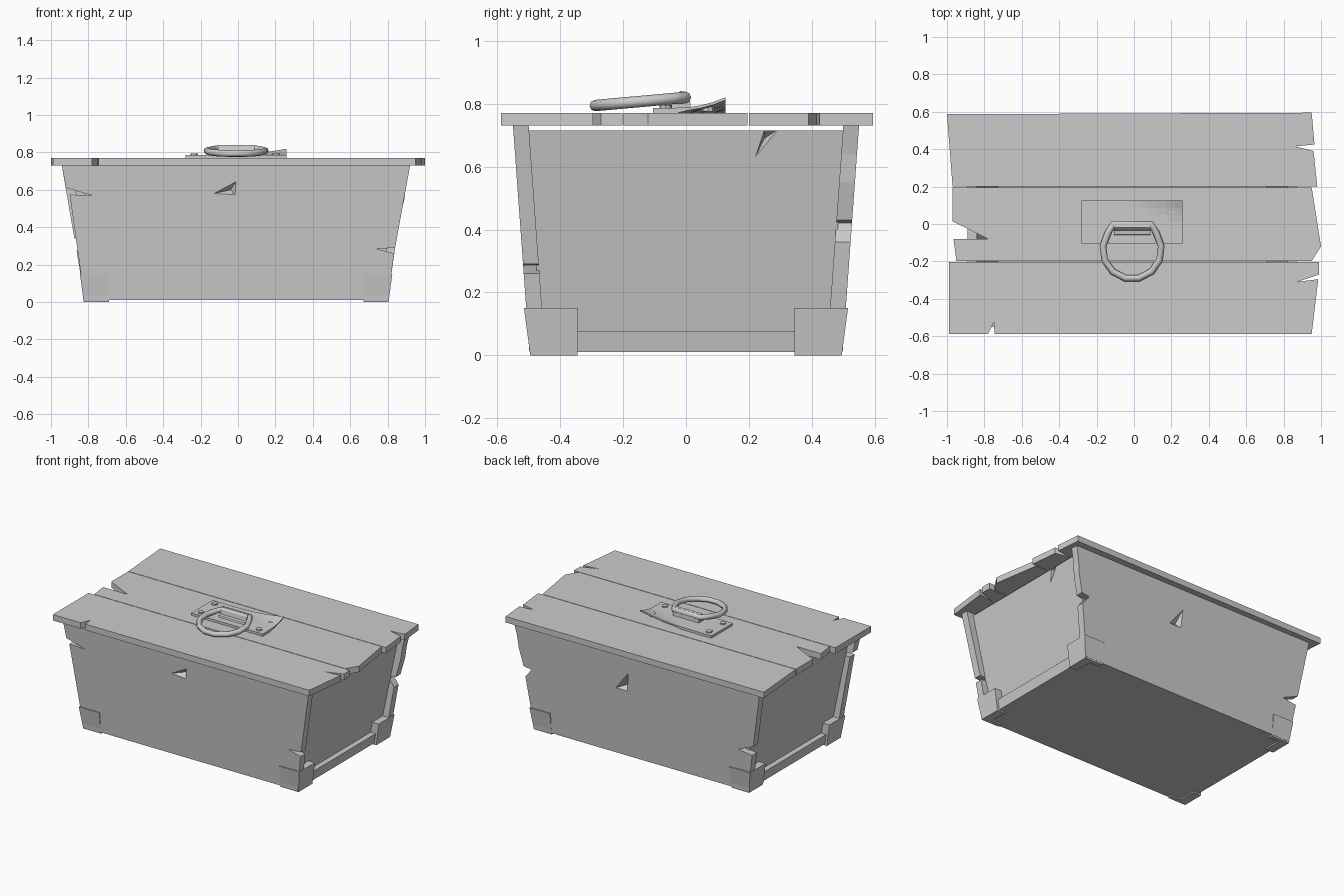
import bpy, bmesh, math
from mathutils import Vector

cube = bpy.data.objects.get("Cube")
if cube:
    bpy.data.objects.remove(cube, do_unlink=True)

mat = bpy.data.materials.new("plain_grey")
mat.use_nodes = True
GREY = (0.6, 0.6, 0.6, 1)
mat.diffuse_color = GREY
mat.node_tree.nodes["Principled BSDF"].inputs["Base Color"].default_value = GREY

CX = -0.01          # centre of the body
BODY_TOP = 0.73


def finish(name, bm):
    bmesh.ops.recalc_face_normals(bm, faces=bm.faces)
    mesh = bpy.data.meshes.new(name)
    bm.to_mesh(mesh)
    bm.free()
    obj = bpy.data.objects.new(name, mesh)
    obj.data.materials.append(mat)
    bpy.context.collection.objects.link(obj)
    return obj


def loft(name, lower, upper):
    """Solid between two matching outlines."""
    bm = bmesh.new()
    a = [bm.verts.new(p) for p in lower]
    b = [bm.verts.new(p) for p in upper]
    bm.faces.new(a[::-1])
    bm.faces.new(b)
    for i in range(len(a)):
        j = (i + 1) % len(a)
        bm.faces.new((a[i], a[j], b[j], b[i]))
    return finish(name, bm)


def prism(name, outline, z0, z1):
    return loft(name, [(x, y, z0) for x, y in outline], [(x, y, z1) for x, y in outline])


def box(name, x0, x1, y0, y1, z0, z1):
    return prism(name, [(x0, y0), (x1, y0), (x1, y1), (x0, y1)], z0, z1)


def face_y(z):      # outer face of the long boards
    return 0.497 + 0.053 * z / BODY_TOP


def edge_x(z):      # ends of the long boards
    return 0.81 + 0.122 * z / BODY_TOP


def gouge(obj, rim, deep):
    """Carve a chipped wedge with a triangular mouth and one deep point."""
    bm = bmesh.new()
    v = [bm.verts.new(p) for p in rim]
    d = bm.verts.new(deep)
    bm.faces.new(v)
    for i in range(3):
        bm.faces.new((v[i], v[(i + 1) % 3], d))
    cutter = finish("chip_cutter", bm)
    cutter.hide_render = True
    mod = obj.modifiers.new("chip", 'BOOLEAN')
    mod.operation = 'DIFFERENCE'
    mod.solver = 'EXACT'
    mod.object = cutter
    bpy.context.view_layer.objects.active = obj
    bpy.ops.object.modifier_apply(modifier=mod.name)
    bpy.data.objects.remove(cutter, do_unlink=True)


# Lid planks with split ends
lid = {
    "lid_plank_back": [(-1, .587), (.95, .595), (.965, .425), (.86, .415), (.96, .39),
                       (.98, .2), (-.97, .2)],
    "lid_plank_middle": [(-.97, .196), (.95, .196), (1, -.12), (.95, -.198), (-.95, -.198),
                         (-.965, -.08), (-.78, -.08), (-.97, .015)],
    "lid_plank_front": [(-.99, -.202), (.99, -.202), (.99, -.27), (.87, -.31), (.985, -.295),
                        (.95, -.588), (-.745, -.588), (-.75, -.525), (-.78, -.588), (-.99, -.588)],
}
for name, outline in lid.items():
    prism(name, outline, BODY_TOP, 0.771)

# Long boards, leaning outward, with chipped ends
long_boards = {
    "front_board": (-1, [(-.942, .73), (-.92, .61), (-.78, .57), (-.9, .575), (-.82, .01),
                         (.8, .01), (.835, .26), (.74, .285), (.84, .29), (.92, .73)]),
    "back_board": (1, [(-.942, .73), (-.875, .34), (-.76, .29), (-.863, .275), (-.82, .01), (.8, .01),
                       (.85, .36), (.80, .42), (.86, .43), (.89, .55), (.9, .64), (.92, .73)]),
}
boards = {}
for name, (side, outline) in long_boards.items():
    outer = [(x, side * face_y(z), z) for x, z in outline]
    inner = [(x, side * (face_y(z) - 0.05), z) for x, z in outline]
    boards[name] = loft(name, outer, inner)

# Gouges in the middle of both long boards
for name, side, mouth, deep in (
        ("front_board", -1, ((-.13, .58), (-.01, .645), (-.015, .573)), (-.04, .6)),
        ("back_board", 1, ((.16, .47), (.06, .6), (.07, .47)), (.09, .5))):
    rim = [(x, side * (face_y(z) + 0.001), z) for x, z in mouth]
    gouge(boards[name], rim, (deep[0], side * (face_y(deep[1]) - 0.035), deep[1]))

# Floor
box("floor", CX - .79, CX + .79, -.47, .47, .01, .05)

# End panels, bottom rails and corner brackets
for side, label in ((1, "left"), (-1, "right")):
    def ring(z, inset, thick, half):
        xo, xi = edge_x(z) - inset, edge_x(z) - inset - thick
        return [(CX + side * x, y, z) for x, y in
                ((xo, -half), (xo, half), (xi, half), (xi, -half))]

    panel = loft(label + "_end_panel", ring(.01, .05, .05, .46), ring(.715, .05, .05, .5))
    if side == 1:
        z_rim = [(.22, .63), (.25, .72), (.295, .72)]
        rim = [(CX + edge_x(z) - .049, y, z) for y, z in z_rim]
        gouge(panel, rim, (CX + edge_x(.69) - .085, .25, .69))
    loft(label + "_bottom_rail", ring(.01, .012, .06, .44), ring(.078, .012, .06, .44))

    for fb, depth in ((-1, "front"), (1, "back")):
        def corner(z, grow):
            xo, yo = .815 + grow, .495 + grow
            xi, yi = .68, .345
            return [(CX + side * x, fb * y, z) for x, y in
                    ((xo, yo), (xi, yo), (xi, yo - .03),
                     (xo - .06, yo - .03), (xo - .06, yi), (xo, yi))]
        loft(f"{depth}_{label}_corner_bracket", corner(0, 0), corner(.15, .02))

# Handle plate with one curled corner
bm = bmesh.new()
bmesh.ops.create_grid(bm, x_segments=12, y_segments=6, size=0.5)
for v in bm.verts:
    u, w = v.co.x + .5, v.co.y + .5
    curl = max(0, u + w - 1.35) / .65
    v.co = Vector((-.28 + .54 * u, -.105 + .23 * w, .778 + .033 * curl ** 2))
extruded = bmesh.ops.extrude_face_region(bm, geom=bm.faces[:])
for v in extruded["geom"]:
    if isinstance(v, bmesh.types.BMVert):
        v.co.z += .009
lowest = [v for v in bm.verts if v.co.z < .7785]
for v in lowest:
    v.co.z = .77
finish("handle_plate", bm)

# Rivets
for x, y in ((-.235, -.065), (-.235, .085), (.205, -.065), (.205, .07)):
    circle = [(x + .02 * math.cos(a * math.pi / 4), y + .02 * math.sin(a * math.pi / 4))
              for a in range(8)]
    prism("rivet", circle, .775, .795)

# Strap folded over the ring's straight bar
strap = [(-.06, .785), (-.055, .797), (-.035, .8), (-.03, .828), (-.018, .84), (-.002, .838),
         (.012, .822), (.015, .785)]
loft("ring_strap", [(-.108, y, z) for y, z in strap], [(.088, y, z) for y, z in strap])

# Tilted ring with a straight hinge side
points = [(CX - .1, 0), (CX + .1, 0)]
for i in range(10):
    a = math.radians(35 - i * 250 / 9)
    points.append((CX + .157 * math.cos(a), -.137 + .157 * math.sin(a)))
curve = bpy.data.curves.new("handle_ring", 'CURVE')
curve.dimensions = '3D'
curve.bevel_depth = .018
curve.bevel_resolution = 2
spline = curve.splines.new('POLY')
spline.points.add(len(points) - 1)
for p, (x, y) in zip(spline.points, points):
    p.co = (x, y, .82 + .09 * y, 1)
spline.use_cyclic_u = True
spline.use_smooth = True
curve.materials.append(mat)
handle = bpy.data.objects.new("handle_ring", curve)
bpy.context.collection.objects.link(handle)
